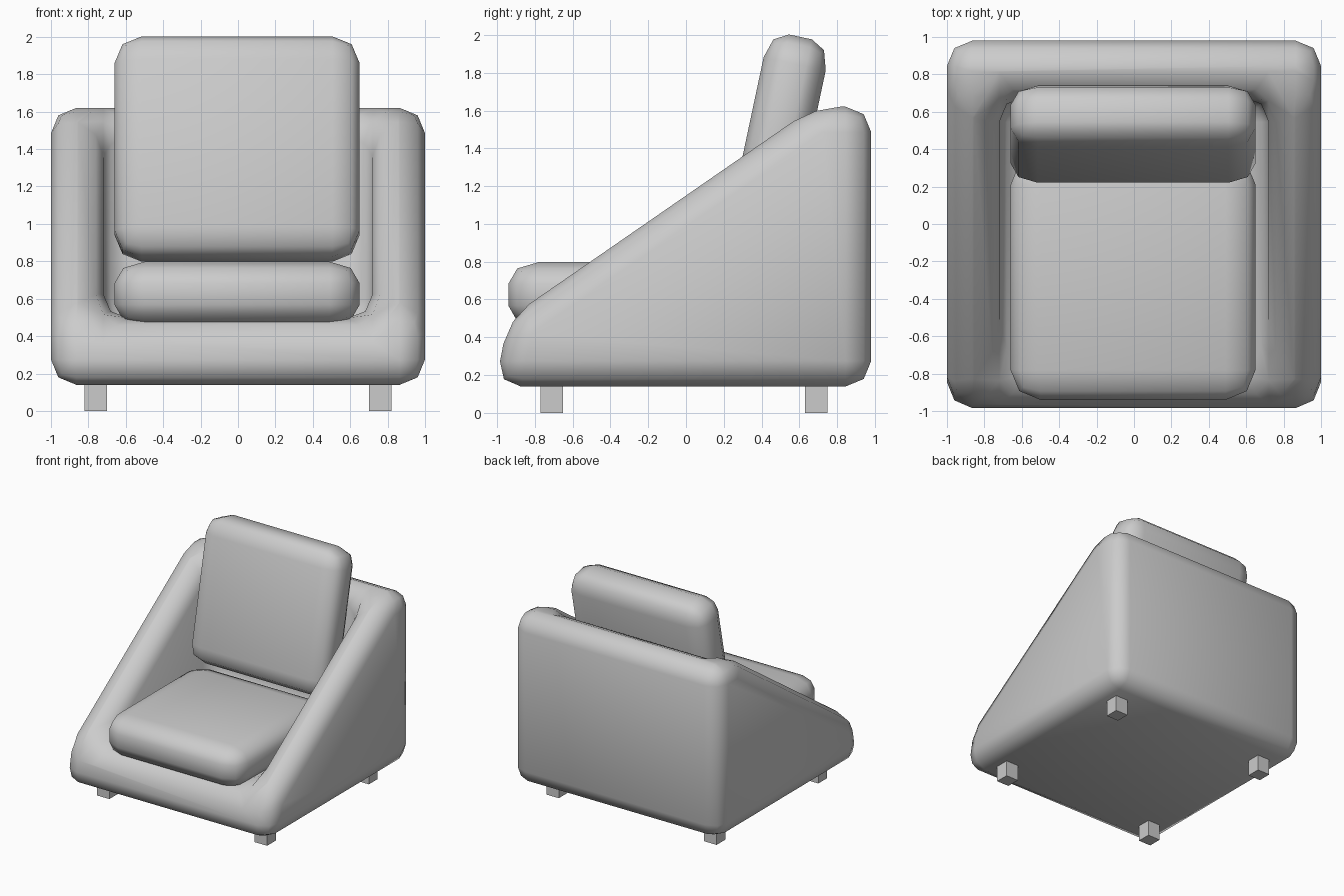
import bpy
import bmesh
import math

if "Cube" in bpy.data.objects:
    bpy.data.objects.remove(bpy.data.objects["Cube"], do_unlink=True)

# Single upholstery colour
GREY = (0.6, 0.6, 0.6, 1)
fabric = bpy.data.materials.new("light_grey")
fabric.use_nodes = True
fabric.diffuse_color = GREY
fabric.node_tree.nodes["Principled BSDF"].inputs["Base Color"].default_value = GREY


def finish(name, bm, bevel=0):
    """Turn a bmesh into a named object, with rounded edges if asked."""
    bmesh.ops.recalc_face_normals(bm, faces=bm.faces)
    mesh = bpy.data.meshes.new(name)
    bm.to_mesh(mesh)
    bm.free()
    mesh.materials.append(fabric)
    ob = bpy.data.objects.new(name, mesh)
    bpy.context.collection.objects.link(ob)
    if bevel:
        mod = ob.modifiers.new("round_edges", 'BEVEL')
        mod.width = bevel
        mod.segments = 2
        mod.limit_method = 'ANGLE'
        mod.angle_limit = math.radians(30)
        bpy.ops.object.select_all(action='DESELECT')
        bpy.context.view_layer.objects.active = ob
        ob.select_set(True)
        bpy.ops.object.modifier_apply(modifier=mod.name)
        bpy.ops.object.shade_smooth_by_angle(angle=math.radians(60))
    return ob


def box(name, size, location, bevel=0):
    bm = bmesh.new()
    bmesh.ops.create_cube(bm, size=1)
    bmesh.ops.scale(bm, vec=size, verts=bm.verts)
    ob = finish(name, bm, bevel)
    ob.location = location
    return ob


# Wedge body: side outline, with a seat well open at the front
bm = bmesh.new()
outline = {"toe": (-1.01, 0.14), "lip": (-0.94, 0.5), "crest": (0.68, 1.62),
           "top": (0.98, 1.62), "heel": (0.98, 0.14)}
well = {"lip": (-0.94, 0.5), "crest": (0.68, 1.62), "floor": (0.68, 0.46)}
V = {}
for side in (-1, 1):
    for key, (y, z) in outline.items():
        V["out", key, side] = bm.verts.new((side, y, z))
    for key, (y, z) in well.items():
        V["in", key, side] = bm.verts.new((side * 0.72, y, z))


def face(*keys):
    bm.faces.new([V[k] for k in keys])


for s in (-1, 1):
    face(*[("out", k, s) for k in outline])
    face(*[("in", k, s) for k in well])
    face(("out", "lip", s), ("out", "crest", s), ("in", "crest", s), ("in", "lip", s))


def bridge(part, a, b):
    face((part, a, -1), (part, b, -1), (part, b, 1), (part, a, 1))


bridge("out", "toe", "heel")
bridge("out", "heel", "top")
bridge("in", "lip", "floor")
bridge("in", "floor", "crest")
face(("out", "toe", -1), ("out", "lip", -1), ("in", "lip", -1),
     ("in", "lip", 1), ("out", "lip", 1), ("out", "toe", 1))
face(("out", "top", -1), ("out", "crest", -1), ("in", "crest", -1),
     ("in", "crest", 1), ("out", "crest", 1), ("out", "top", 1))
finish("body_frame", bm, 0.135)

# Cushions: bevelled thick, then flattened for softer sides
seat = box("seat_cushion", (1.31, 1.31, 0.48), (-0.005, -0.285, 0.625), 0.16)
seat.scale.z = 0.72
back = box("back_cushion", (1.31, 0.46, 1.205), (-0.005, 0.48, 1.4), 0.145)
back.scale.y = 0.73
back.rotation_euler.x = math.radians(-12)

# Four square feet
for side, sx in (("right", -1), ("left", 1)):
    for end, y in (("front", -0.71), ("back", 0.69)):
        box(f"{end}_{side}_foot", (0.12, 0.12, 0.2), (sx * 0.76, y, 0.1))
